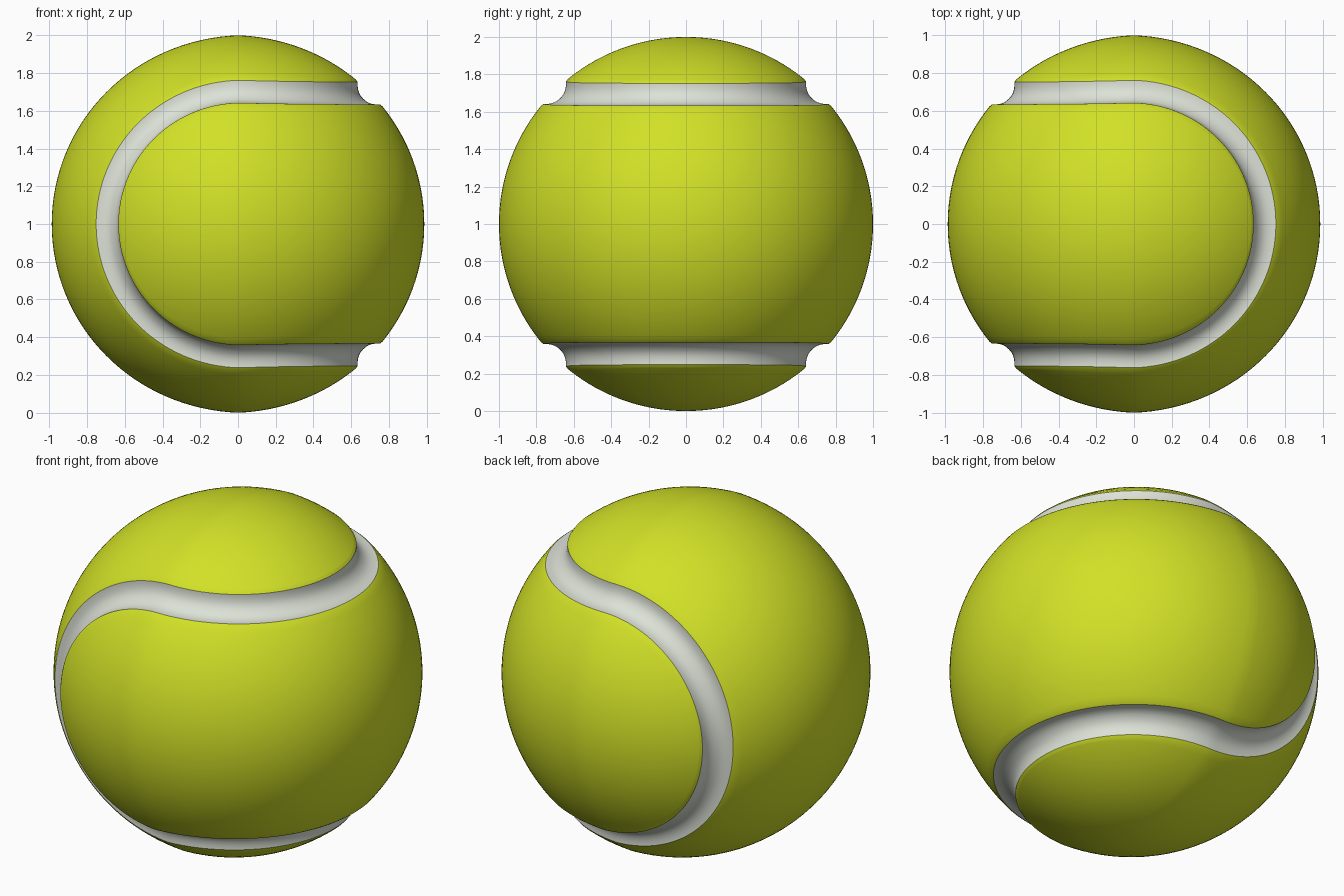
import bpy, bmesh, math
from mathutils import Vector, Matrix

if "Cube" in bpy.data.objects:
    bpy.data.objects.remove(bpy.data.objects["Cube"])

N = 64            # samples per seam semicircle
ROWS = 40         # rows across a felt panel
HALF = 0.085      # half width of the groove (angle)
DEPTH = 0.049     # groove depth
LIP = 0.004       # slight roll-off of the felt edge
A = math.sqrt(0.5)


def material(name, color):
    m = bpy.data.materials.new(name)
    m.diffuse_color = (*color, 1)
    m.use_nodes = True
    m.node_tree.nodes["Principled BSDF"].inputs["Base Color"].default_value = m.diffuse_color
    return m


def radius(d):
    # ball radius, very slightly fuller around the x = 0 ring
    return 0.987 + 0.013 * (1 - min(1, abs(d.x))) ** 3


def seam_frame(i):
    # seam centre line: four linked semicircles on the ball
    seg, k = divmod(i % (4 * N), N)
    f = math.pi * k / N
    s, c = math.sin(f), math.cos(f)
    p, t = [((A * s, -A * c, A), (c, s, 0)),
            ((-A * s, A, A * c), (-c, 0, -s)),
            ((A * s, A * c, -A), (c, -s, 0)),
            ((-A * s, -A, -A * c), (-c, 0, s))][seg]
    p, t = Vector(p), Vector(t)
    return p, t.cross(p).normalized()


def seam_dir(i, u):
    p, s = seam_frame(i)
    return p * math.cos(u) + s * math.sin(u)


def grid_object(name, cols, mat, closed):
    bm = bmesh.new()
    vs = [[bm.verts.new(co) for co in col] for col in cols]
    for i in range(len(vs) if closed else len(vs) - 1):
        a, b = vs[i], vs[(i + 1) % len(vs)]
        for j in range(len(a) - 1):
            bm.faces.new((a[j], a[j + 1], b[j + 1], b[j]))
    bmesh.ops.remove_doubles(bm, verts=bm.verts, dist=1e-5)
    # point every face away from the ball centre
    bm.normal_update()
    for f in bm.faces:
        if f.normal.dot(f.calc_center_median()) < 0:
            f.normal_flip()
        f.smooth = True
    me = bpy.data.meshes.new(name)
    bm.to_mesh(me)
    bm.free()
    me.materials.append(mat)
    ob = bpy.data.objects.new(name, me)
    ob.location.z = 1
    bpy.context.collection.objects.link(ob)
    return ob


felt = material("felt_yellow", (0.64, 0.75, 0.02))
rubber = material("seam_white", (0.72, 0.76, 0.68))

# recessed seam: rounded trough swept along the closed curve
M = 14
cols = []
for i in range(4 * N):
    col = []
    for j in range(M + 1):
        k = -math.cos(math.pi * j / M)
        d = seam_dir(i, k * HALF)
        col.append(d * (radius(d) - LIP - (DEPTH - LIP) * (1 - abs(k) ** 2.4)))
    cols.append(col)
grid_object("seam", cols, rubber, True)

# felt panel: meridian arcs between the upper seam edge and its mirror below
cols = []
for i in range(-N // 2, N + N // 2 + 1):
    edge = seam_dir(i, HALF)
    lip = edge * (radius(edge) - LIP)
    d = seam_dir(i, HALF + 0.018)
    lon, lat = math.atan2(d.y, d.x), math.asin(d.z)
    col = [lip]
    for j in range(ROWS + 1):
        b = lat * (1 - 2 * j / ROWS)
        q = Vector((math.cos(b) * math.cos(lon), math.cos(b) * math.sin(lon), math.sin(b)))
        col.append(q * radius(q))
    col.append(Vector((lip.x, lip.y, -lip.z)))
    cols.append(col)
grid_object("felt_panel_right", cols, felt, False)

# the second panel is the first one turned half round the (0, 1, 1) axis
turn = Matrix.Rotation(math.pi, 3, Vector((0, 1, 1)).normalized())
grid_object("felt_panel_left", [[turn @ v for v in col] for col in cols], felt, False)
